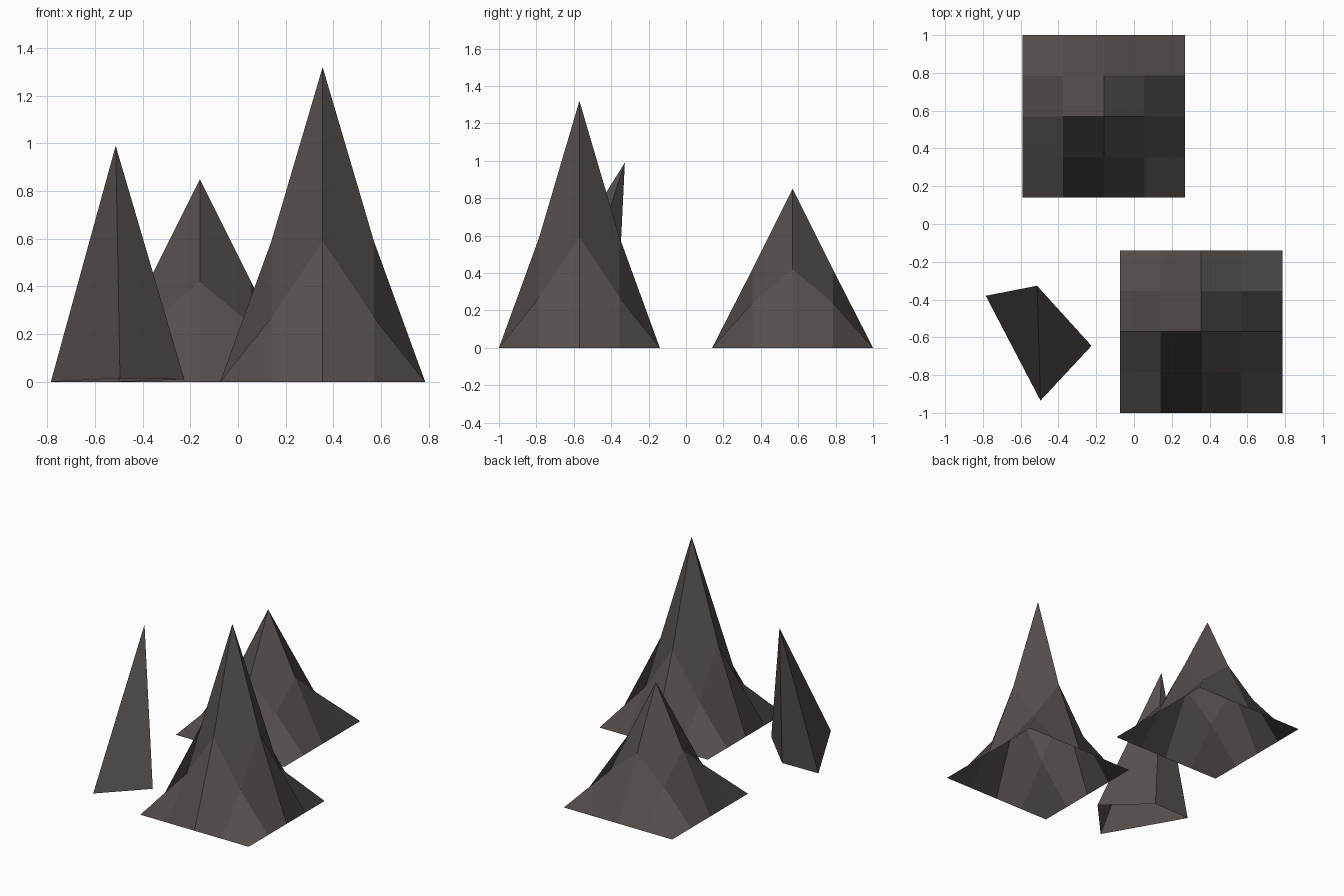
import bpy, bmesh

if "Cube" in bpy.data.objects:
    bpy.data.objects.remove(bpy.data.objects["Cube"])

stone = bpy.data.materials.new("dark_stone")
stone.diffuse_color = (0.09, 0.077, 0.072, 1)
stone.use_nodes = True
stone.node_tree.nodes["Principled BSDF"].inputs["Base Color"].default_value = stone.diffuse_color


def finish(bm, name, loc=(0, 0, 0)):
    bmesh.ops.recalc_face_normals(bm, faces=bm.faces[:])
    mesh = bpy.data.meshes.new(name)
    bm.to_mesh(mesh)
    bm.free()
    mesh.materials.append(stone)
    obj = bpy.data.objects.new(name, mesh)
    obj.location = loc
    bpy.context.collection.objects.link(obj)
    return obj


# Open-bottomed mound: a 4x4 grid raised to a sharp central peak
def mound(name, x, y, peak, side, corner, half=0.43):
    bm = bmesh.new()
    bmesh.ops.create_grid(bm, x_segments=4, y_segments=4, size=half)
    for v in bm.verts:
        i, j = (round(abs(c) / half * 2) for c in v.co.xy)
        if max(i, j) < 2:
            v.co.z = (peak, side, corner)[i + j]
    obj = finish(bm, name, (x, y, 0))
    # keep the normals outward on the open sheet
    if obj.data.polygons[0].normal.z < 0:
        obj.data.flip_normals()


mound("tall_rock_spike", 0.355, -0.57, 1.32, 0.59, 0.27)
mound("low_rock_spike", -0.16, 0.57, 0.85, 0.42, 0.24)

# Leaning four-sided shard, open underneath
bm = bmesh.new()
base = [bm.verts.new(p) for p in ((-0.785, -0.38, 0.0), (-0.495, -0.935, 0.015),
                                  (-0.225, -0.645, 0.01), (-0.50, -0.375, 0.0))]
tip = bm.verts.new((-0.513, -0.327, 0.99))
for k in range(4):
    bm.faces.new((base[k], base[(k + 1) % 4], tip))
finish(bm, "leaning_rock_shard")
